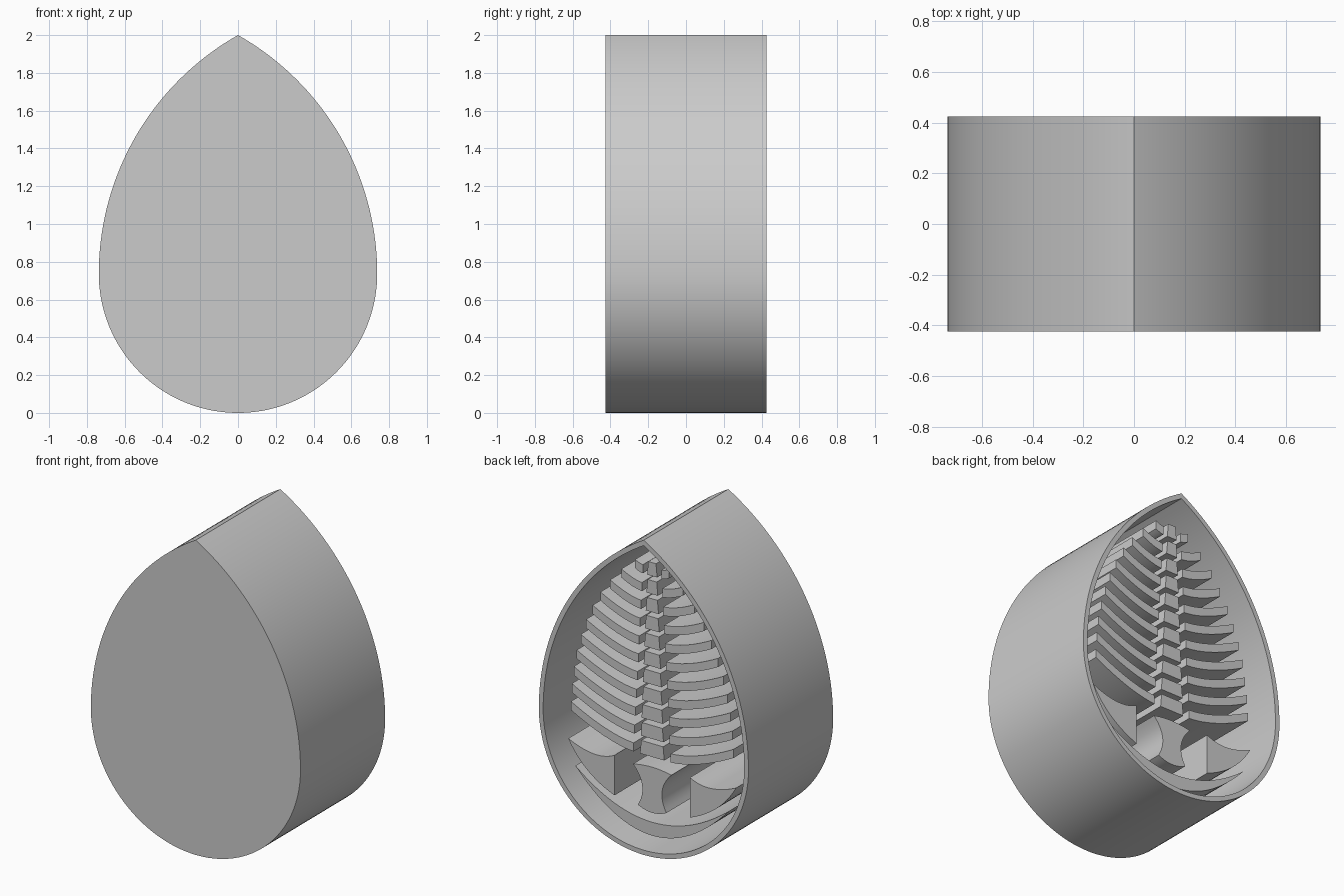
import bpy, bmesh, math

if "Cube" in bpy.data.objects:
    bpy.data.objects.remove(bpy.data.objects["Cube"], do_unlink=True)

BACK, FLOOR, TOP = 0.425, -0.34, 0.34
R_LOW, R_HIGH = 0.737, 1.451      # round bottom and long flank radii
OFF = R_HIGH - R_LOW

grey = bpy.data.materials.new("plain_grey")
grey.use_nodes = True
grey.diffuse_color = (0.6, 0.6, 0.6, 1)
grey.node_tree.nodes["Principled BSDF"].inputs["Base Color"].default_value = (0.6, 0.6, 0.6, 1)


def finish(bm, name):
    bmesh.ops.recalc_face_normals(bm, faces=bm.faces)
    mesh = bpy.data.meshes.new(name)
    bm.to_mesh(mesh)
    bm.free()
    obj = bpy.data.objects.new(name, mesh)
    bpy.context.collection.objects.link(obj)
    mesh.materials.append(grey)
    bpy.ops.object.select_all(action="DESELECT")
    obj.select_set(True)
    bpy.context.view_layer.objects.active = obj
    bpy.ops.object.shade_smooth_by_angle(angle=math.radians(30))
    return obj


def ring(bm, outline, y):
    return [bm.verts.new((x, y, z)) for x, z in outline]


def bridge(bm, a, b):
    for i in range(len(a)):
        j = (i + 1) % len(a)
        bm.faces.new((a[i], a[j], b[j], b[i]))


def prism(bm, outline):
    """Solid raised from the floor of the shell."""
    low, high = ring(bm, outline, FLOOR - 0.02), ring(bm, outline, TOP)
    bridge(bm, low, high)
    bm.faces.new(low)
    bm.faces.new(high)


def mirrored(outline):
    return [(-x, z) for x, z in outline]


def curve(a, mid, b, n=12):
    """Quadratic arc from a to b that passes through mid at its middle."""
    pts = []
    for i in range(n + 1):
        t = i / n
        wa, wm, wb = (1 - t) * (1 - 2 * t), 4 * t * (1 - t), t * (2 * t - 1)
        pts.append(tuple(wa * p + wm * q + wb * r for p, q, r in zip(a, mid, b)))
    return pts


def teardrop(inset, n=36):
    low, high = R_LOW - inset, R_HIGH - inset
    end = math.acos(OFF / high)
    half = [(low * math.sin(k * math.pi / 2 / n), R_LOW - low * math.cos(k * math.pi / 2 / n))
            for k in range(n)]
    half += [(high * math.cos(end * k / n) - OFF, R_LOW + high * math.sin(end * k / n))
             for k in range(n)]
    apex = (0, R_LOW + high * math.sin(end))
    return half + [apex] + mirrored(half[:0:-1])


def half_width(z):
    return math.sqrt(max(R_HIGH ** 2 - (z - R_LOW) ** 2, 0)) - OFF


# Teardrop shell, closed in front and open at the back
bm = bmesh.new()
outer, inner = teardrop(0), teardrop(0.03)
rings = [ring(bm, outer, -BACK), ring(bm, outer, BACK),
         ring(bm, inner, BACK), ring(bm, inner, FLOOR)]
for a, b in zip(rings, rings[1:]):
    bridge(bm, a, b)
bm.faces.new(rings[0])
bm.faces.new(rings[-1])
finish(bm, "teardrop_shell")

# Curved ribs on both sides and the tapering column between them
ribs, spine = bmesh.new(), bmesh.new()
COUNT, PITCH = 11, 0.115
for i in range(COUNT):
    f = i / (COUNT - 1)
    z = 0.59 + PITCH * i
    start = 0.13 - 0.065 * f
    tip = half_width(z + 0.14 * (1 - f) + 0.05) - 0.165
    tip = max(tip, start + 0.055)
    rise = 0.33 * (tip - start)
    under, over = [], []
    for k in range(11):
        t = k / 10
        x = start + (tip - start) * t
        h = z + rise * t ** 1.6
        under.append((x, h))
        over.append((x, h + 0.055))
    rib = under + over[::-1]
    prism(ribs, rib)
    prism(ribs, mirrored(rib))
    w = 0.085 - 0.05 * f
    prism(spine, [(-w, z), (w, z), (w - 0.008, z + 0.085), (0.008 - w, z + 0.085)])
finish(ribs, "side_ribs")
finish(spine, "spine_blocks")

# Pair of pointed corner blocks
for side in ("left", "right"):
    bm = bmesh.new()
    block = curve((0.265, 0.53), (0.41, 0.5), (0.59, 0.55))
    block += curve((0.59, 0.55), (0.455, 0.385), (0.265, 0.275))[1:]
    prism(bm, block if side == "left" else mirrored(block))
    finish(bm, side + "_corner_block")

# Waisted centre block
bm = bmesh.new()
flank = curve((0.1, 0.26), (0.07, 0.39), (0.135, 0.51))
base = curve((-0.1, 0.26), (0, 0.235), (0.1, 0.26))
crown = curve((0.135, 0.51), (0, 0.525), (-0.135, 0.51))
prism(bm, base[:-1] + flank[:-1] + crown[:-1] + mirrored(flank[:0:-1]))
finish(bm, "centre_block")

# Crescent along the bottom
bm = bmesh.new()
lower = curve((-0.54, 0.39), (0, 0.09), (0.54, 0.39), 28)
upper = curve((0.54, 0.39), (0, 0.175), (-0.54, 0.39), 28)
prism(bm, lower[:-1] + upper[:-1])
finish(bm, "bottom_crescent")
